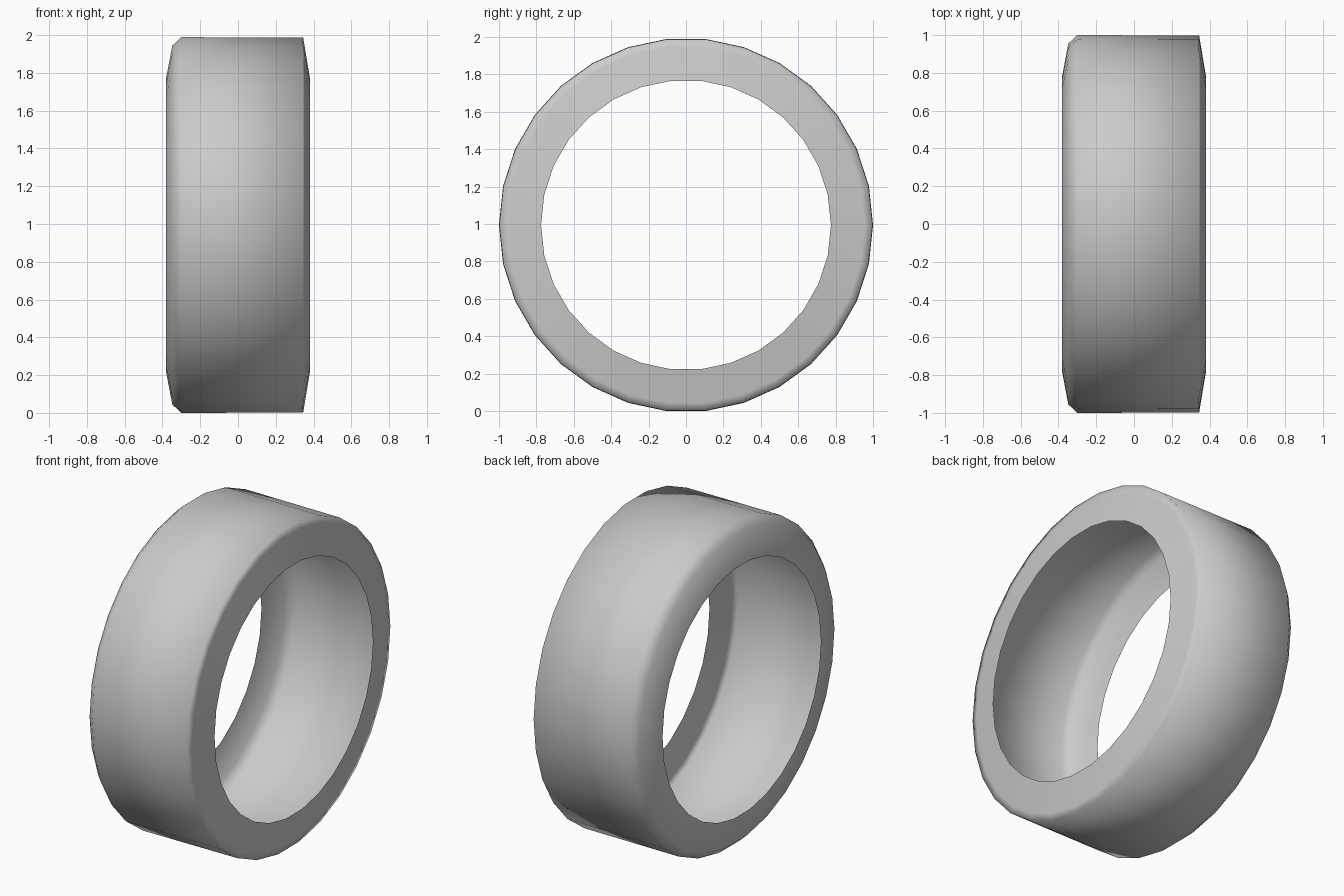
import bpy, bmesh, math

if "Cube" in bpy.data.objects:
    bpy.data.objects.remove(bpy.data.objects["Cube"])

SIDES = 30
# open shell profile: (x, radius) from the left rim over the tread to the right rim
PROFILE = [(-0.382, 0.775), (-0.348, 0.955), (-0.30, 1.0),
           (0.345, 0.998), (0.352, 0.955), (0.382, 0.775)]
CENTRE_Z = math.cos(math.pi / SIDES)   # flat facet rests on the ground

# tyre: profile spun about the x axis
bm = bmesh.new()
rings = []
for x, r in PROFILE:
    rings.append([bm.verts.new((x, r * math.cos(2 * math.pi * i / SIDES),
                                CENTRE_Z + r * math.sin(2 * math.pi * i / SIDES)))
                  for i in range(SIDES)])
for a, b in zip(rings, rings[1:]):
    for i in range(SIDES):
        j = (i + 1) % SIDES
        f = bm.faces.new((a[i], a[j], b[j], b[i]))
        f.smooth = True
        # outward normals
        f.normal_update()
        c = f.calc_center_median()
        c.z -= CENTRE_Z
        if f.normal.dot(c) < 0:
            f.normal_flip()

mesh = bpy.data.meshes.new("tyre_shell")
bm.to_mesh(mesh)
bm.free()
tyre = bpy.data.objects.new("tyre_shell", mesh)
bpy.context.collection.objects.link(tyre)
